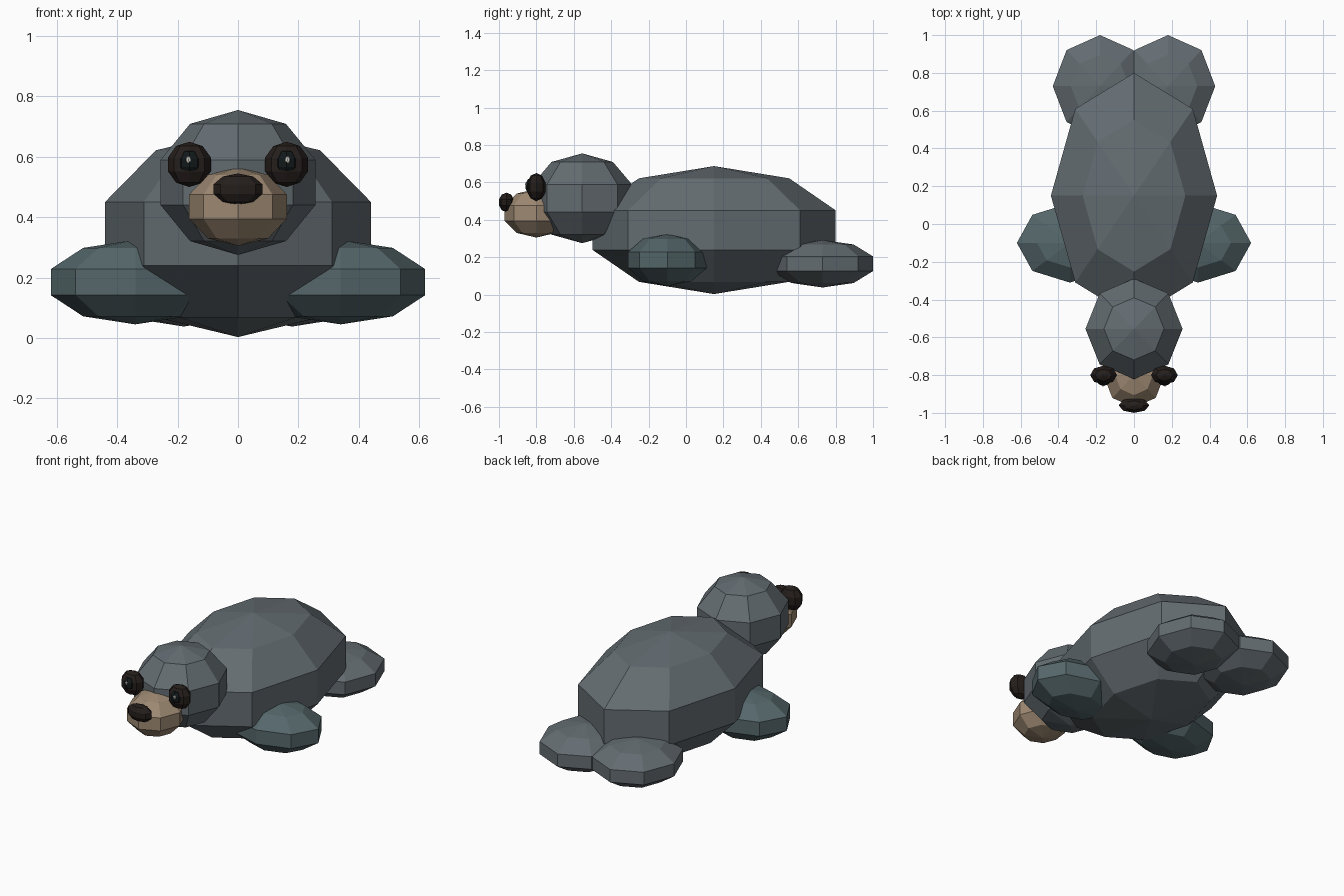
import bpy, bmesh, math
from mathutils import Matrix, Vector

if "Cube" in bpy.data.objects:
    bpy.data.objects.remove(bpy.data.objects["Cube"])


def material(name, rgb):
    m = bpy.data.materials.new(name)
    m.diffuse_color = (*rgb, 1)
    m.use_nodes = True
    m.node_tree.nodes["Principled BSDF"].inputs["Base Color"].default_value = m.diffuse_color
    return m


FUR = material("slate_fur", (0.125, 0.15, 0.165))
FLIPPER = material("flipper_grey", (0.09, 0.135, 0.145))
TAN = material("tan", (0.34, 0.25, 0.17))
DARK = material("dark_brown", (0.018, 0.013, 0.011))
EYE = material("eye_black", (0.006, 0.009, 0.01))
GLINT = material("glint", (0.6, 0.6, 0.55))

WAIST = math.sin(math.radians(72))  # widest ring of a five-row sphere


def blob(name, centre, half, mat):
    """Eight-sided, five-row ellipsoid; half = half extents in x, y, z."""
    bm = bmesh.new()
    bmesh.ops.create_uvsphere(bm, u_segments=8, v_segments=5, radius=1)
    scale = Vector((half[0] / WAIST, half[1] / WAIST, half[2]))
    bmesh.ops.transform(bm, verts=bm.verts,
                        matrix=Matrix.Translation(centre) @ Matrix.Diagonal(scale).to_4x4())
    me = bpy.data.meshes.new(name)
    bm.to_mesh(me)
    bm.free()
    me.materials.append(mat)
    ob = bpy.data.objects.new(name, me)
    bpy.context.collection.objects.link(ob)
    return ob


def pair(name, centre, half, mat):
    for label, s in (("left", 1), ("right", -1)):
        blob(f"{name}_{label}", (s * centre[0], centre[1], centre[2]), half, mat)


# Body and head
blob("body", (0, 0.15, 0.345), (0.44, 0.65, 0.342), FUR)
blob("head", (0, -0.555, 0.515), (0.257, 0.266, 0.24), FUR)

# Face
blob("muzzle", (0, -0.80, 0.435), (0.162, 0.171, 0.13), TAN)
blob("nose", (0, -0.96, 0.493), (0.081, 0.04, 0.052), DARK)
pair("eye_patch", (0.161, -0.80, 0.575), (0.071, 0.05, 0.075), DARK)
pair("eye", (0.161, -0.822, 0.58), (0.038, 0.036, 0.046), EYE)
pair("eye_glint", (0.164, -0.853, 0.59), (0.009, 0.007, 0.012), GLINT)

# Flippers
pair("front_flipper", (0.34, -0.10, 0.185), (0.28, 0.21, 0.14), FLIPPER)
pair("hind_flipper", (0.18, 0.73, 0.165), (0.25, 0.27, 0.127), FUR)
